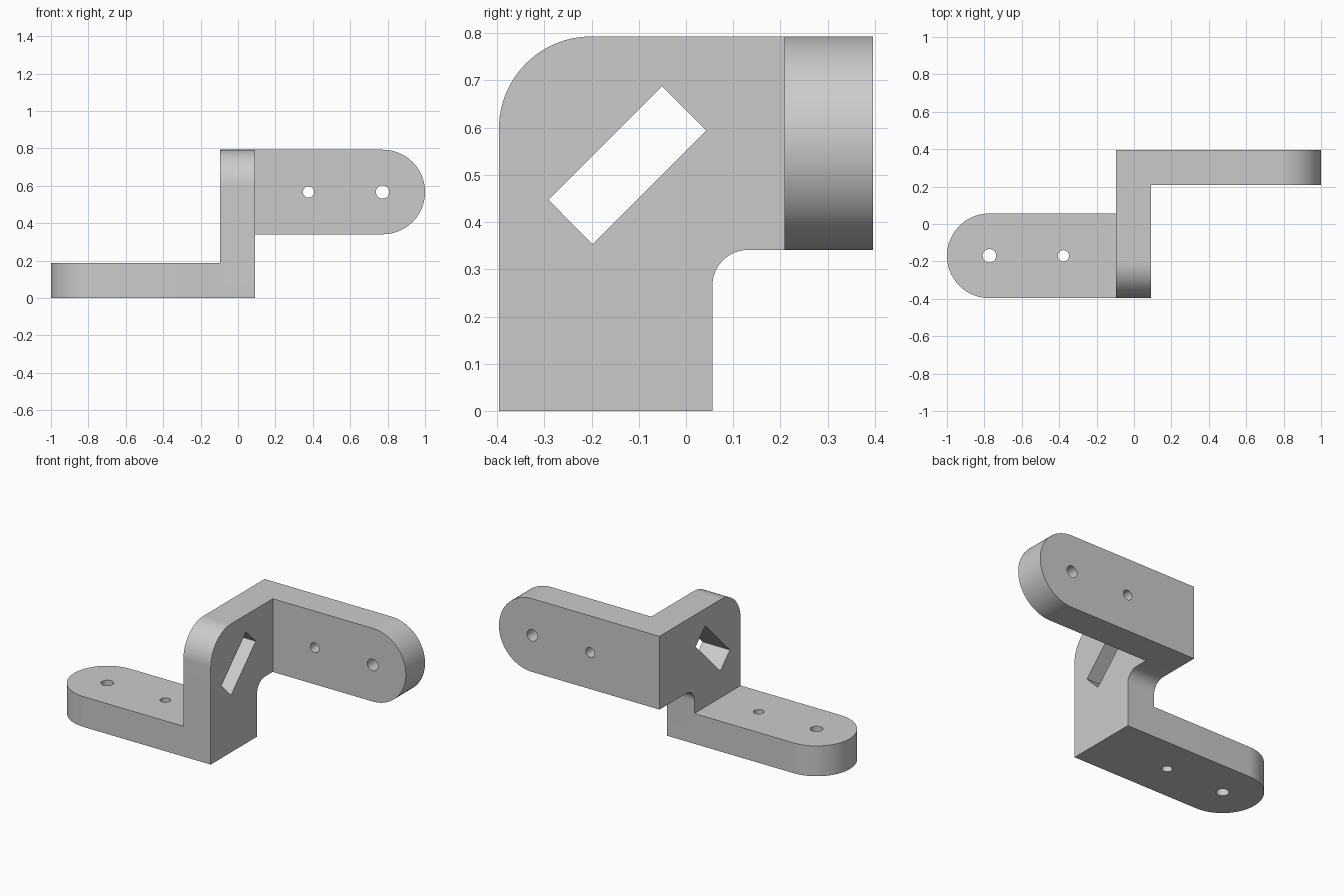
import bpy, bmesh, math

cube = bpy.data.objects.get("Cube")
if cube:
    bpy.data.objects.remove(cube, do_unlink=True)

grey = bpy.data.materials.new("plain grey")
grey.use_nodes = True
grey.diffuse_color = (0.6, 0.6, 0.6, 1)
grey.node_tree.nodes["Principled BSDF"].inputs["Base Color"].default_value = (0.6, 0.6, 0.6, 1)

# Overall limits
X0, X1 = -0.096, 0.091        # middle plate thickness
FRONT, BACK = -0.396, 0.396
TOP, THICK, WIDTH = 0.793, 0.187, 0.452
R = WIDTH / 2
STEM = FRONT + WIDTH          # back edge of the lower half
LEDGE = TOP - WIDTH           # underside of the upper half


def arc(cx, cy, r, start, end, n=24):
    angles = [math.radians(start + (end - start) * i / n) for i in range(n + 1)]
    return [(cx + r * math.cos(a), cy + r * math.sin(a)) for a in angles]


def prism(name, outline, axis, low, high):
    """Extrude a 2D outline along one axis."""
    def place(p, t):
        co = list(p)
        co.insert("xyz".index(axis), t)
        return co
    bm = bmesh.new()
    face = bm.faces.new([bm.verts.new(place(p, low)) for p in outline])
    ext = bmesh.ops.extrude_face_region(bm, geom=[face])
    for v in ext["geom"]:
        if isinstance(v, bmesh.types.BMVert):
            v.co["xyz".index(axis)] = high
    bmesh.ops.recalc_face_normals(bm, faces=bm.faces)
    mesh = bpy.data.meshes.new(name)
    bm.to_mesh(mesh)
    bm.free()
    mesh.materials.append(grey)
    obj = bpy.data.objects.new(name, mesh)
    bpy.context.collection.objects.link(obj)
    return obj


def combine(target, other, operation):
    mod = target.modifiers.new(operation.lower(), "BOOLEAN")
    mod.operation, mod.solver, mod.object = operation, "EXACT", other
    bpy.context.view_layer.objects.active = target
    bpy.ops.object.modifier_apply(modifier=mod.name)
    bpy.data.objects.remove(other, do_unlink=True)


# Middle plate with a rounded front corner and an inner fillet
r_out, r_in = 0.195, 0.075
profile = [(FRONT, 0), (STEM, 0)]
profile += arc(STEM + r_in, LEDGE - r_in, r_in, 180, 90)
profile += [(BACK, LEDGE), (BACK, TOP)]
profile += arc(FRONT + r_out, TOP - r_out, r_out, 90, 180)
bracket = prism("bracket", profile, "x", X0, X1)

# Lower arm, lying flat, and upper arm, standing upright
mid_y, mid_z = FRONT + R, TOP - R
lower = [(0, FRONT), (0, STEM)] + arc(-1 + R, mid_y, R, 90, 270, 48)
combine(bracket, prism("lower_arm", lower, "z", 0, THICK), "UNION")
upper = [(0, TOP), (0, LEDGE)] + arc(1 - R, mid_z, R, -90, 90, 48)
combine(bracket, prism("upper_arm", upper, "y", BACK - THICK, BACK), "UNION")

# Screw holes, the outer one slightly larger
for x, r in ((0.377, 0.030), (0.773, 0.036)):
    hole = arc(-x, mid_y, r, 0, 360, 32)[:-1]
    combine(bracket, prism("lower_hole", hole, "z", -0.1, THICK + 0.1), "DIFFERENCE")
    hole = arc(x, mid_z, r, 0, 360, 32)[:-1]
    combine(bracket, prism("upper_hole", hole, "y", 0.1, 0.5), "DIFFERENCE")

# Slanted slot through the middle plate
slot = [(-0.291, 0.447), (-0.198, 0.353), (0.043, 0.594), (-0.051, 0.688)]
combine(bracket, prism("slot", slot, "x", -0.3, 0.3), "DIFFERENCE")

# Merge coplanar faces left by the joins
bm = bmesh.new()
bm.from_mesh(bracket.data)
bmesh.ops.remove_doubles(bm, verts=bm.verts, dist=0.0001)
bmesh.ops.dissolve_limit(bm, angle_limit=math.radians(0.5), verts=bm.verts, edges=bm.edges)
bm.to_mesh(bracket.data)
bm.free()

bpy.ops.object.select_all(action="DESELECT")
bracket.select_set(True)
bpy.context.view_layer.objects.active = bracket
bpy.ops.object.shade_smooth_by_angle(angle=math.radians(30))
